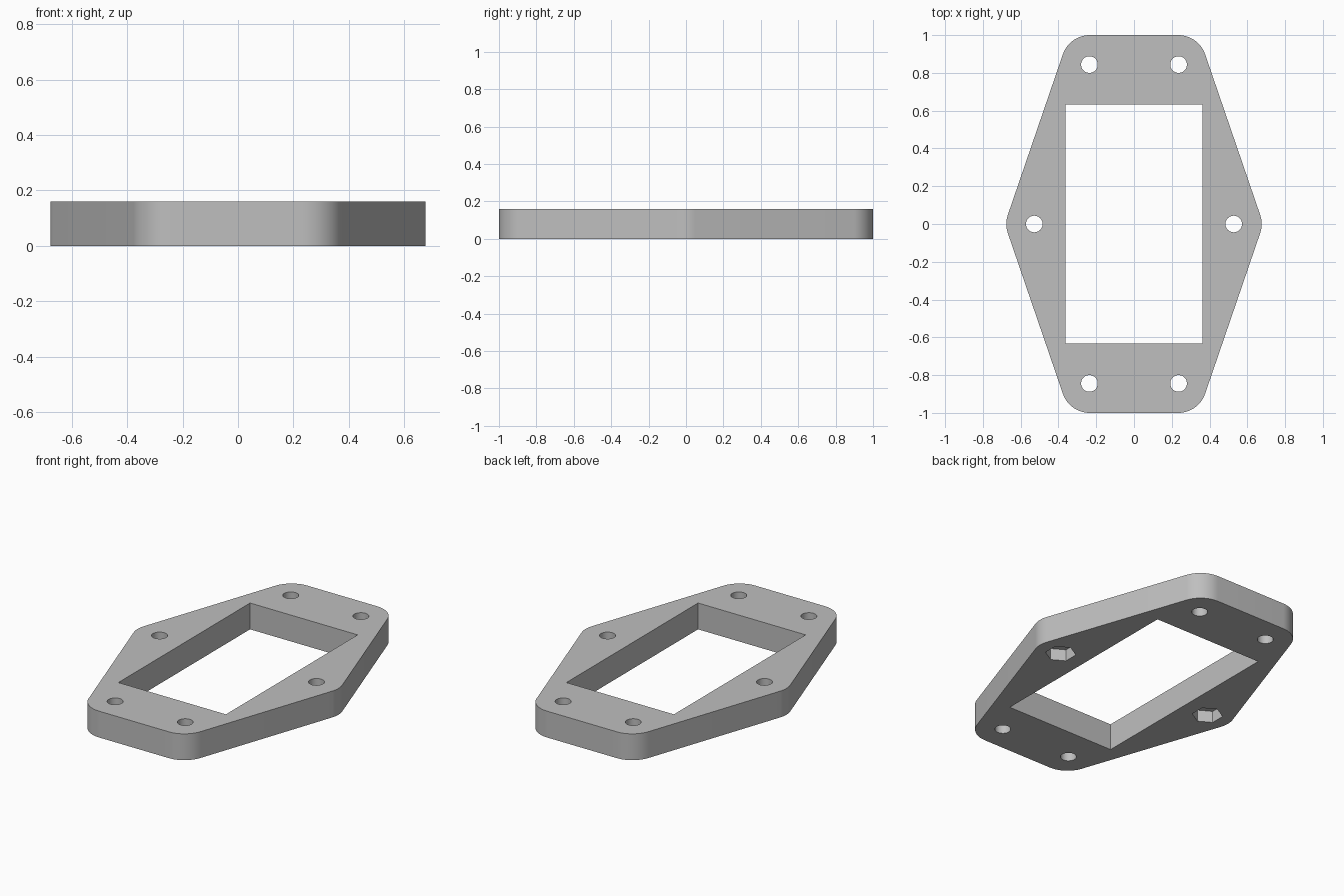
import bpy
import bmesh
from math import cos, sin, pi, atan2

THICK = 0.16
POCKET = 0.07

if "Cube" in bpy.data.objects:
    bpy.data.objects.remove(bpy.data.objects["Cube"], do_unlink=True)

grey = bpy.data.materials.new("plain grey")
grey.use_nodes = True
colour = (0.52, 0.52, 0.52, 1)
grey.diffuse_color = colour
grey.node_tree.nodes["Principled BSDF"].inputs["Base Color"].default_value = colour


def prism(name, points, z0, z1):
    """Extrude a counter-clockwise outline from z0 to z1."""
    bm = bmesh.new()
    base = bm.faces.new([bm.verts.new((x, y, z0)) for x, y in points])
    top = bmesh.ops.extrude_face_region(bm, geom=[base])["geom"]
    verts = [v for v in top if isinstance(v, bmesh.types.BMVert)]
    bmesh.ops.translate(bm, verts=verts, vec=(0, 0, z1 - z0))
    bmesh.ops.recalc_face_normals(bm, faces=bm.faces)
    mesh = bpy.data.meshes.new(name)
    bm.to_mesh(mesh)
    bm.free()
    mesh.materials.append(grey)
    obj = bpy.data.objects.new(name, mesh)
    bpy.context.collection.objects.link(obj)
    return obj


def arc(cx, cy, r, a0, a1, n):
    return [(cx + r * cos(a0 + (a1 - a0) * i / n),
             cy + r * sin(a0 + (a1 - a0) * i / n)) for i in range(n + 1)]


def ring(cx, cy, r, n, start=0):
    return arc(cx, cy, r, start, start + 2 * pi, n)[:-1]


# Rounded six-cornered outline: tip and corner arcs, then mirrored copies
corner_x, corner_y, tip_x, radius = 0.234, 0.849, 0.525, 0.151
slope = atan2(tip_x - corner_x, corner_y)
quarter = (arc(tip_x, 0, radius, 0, slope, 6)
           + arc(corner_x, corner_y, radius, slope, pi / 2, 16))
half = quarter + [(-x, y) for x, y in reversed(quarter)]
outline = half + [(x, -y) for x, y in reversed(half[1:-1])]
plate = prism("mounting_plate", outline, 0, THICK)

# Window, screw holes and hexagonal nut pockets
cutters = [prism("window_cutter",
                 [(-0.362, -0.633), (0.362, -0.633), (0.362, 0.633), (-0.362, 0.633)],
                 -0.1, THICK + 0.1)]
holes = [(sx * 0.236, sy * 0.844) for sx in (-1, 1) for sy in (-1, 1)]
holes += [(-0.528, 0), (0.528, 0)]
for x, y in holes:
    cutters.append(prism("hole_cutter", ring(x, y, 0.044, 48), -0.1, THICK + 0.1))
    if y == 0:
        cutters.append(prism("nut_pocket_cutter", ring(x, y, 0.085, 6, pi / 2),
                             -0.1, POCKET))

bpy.context.view_layer.objects.active = plate
for cutter in cutters:
    mod = plate.modifiers.new("cut", "BOOLEAN")
    mod.operation = "DIFFERENCE"
    mod.solver = "EXACT"
    mod.object = cutter
    bpy.ops.object.modifier_apply(modifier=mod.name)
    bpy.data.objects.remove(cutter, do_unlink=True)

# Smooth the curved walls, keep the edges sharp
for obj in bpy.context.selected_objects:
    obj.select_set(False)
plate.select_set(True)
bpy.ops.object.shade_smooth_by_angle(angle=pi / 6)
